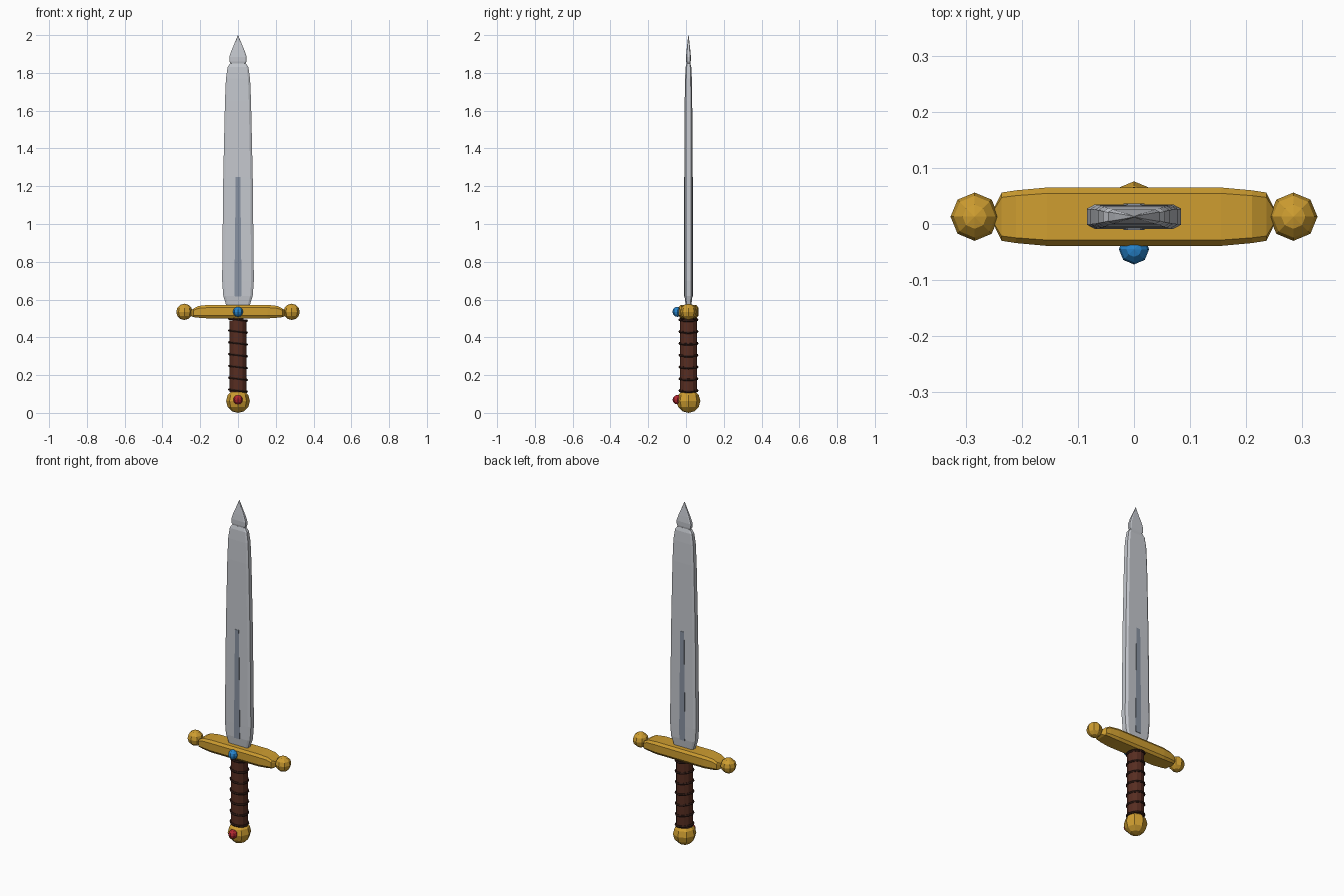
import bpy, bmesh, math
from mathutils import Matrix, Vector

if "Cube" in bpy.data.objects:
    bpy.data.objects.remove(bpy.data.objects["Cube"])

AXIS_Y = 0.013          # the sword's own centre line


def material(name, rgb):
    m = bpy.data.materials.new(name)
    m.diffuse_color = (*rgb, 1)
    m.use_nodes = True
    m.node_tree.nodes["Principled BSDF"].inputs["Base Color"].default_value = m.diffuse_color
    return m


STEEL = material("steel", (0.56, 0.58, 0.62))
GROOVE = material("groove grey", (0.25, 0.29, 0.36))
GOLD = material("gold", (0.62, 0.34, 0.03))
LEATHER = material("brown leather", (0.095, 0.026, 0.015))
WRAP = material("dark wrap", (0.035, 0.013, 0.009))
BLUE = material("blue gem", (0.02, 0.23, 0.6))
RED = material("red gem", (0.45, 0.02, 0.03))


def finish(name, bm, mat):
    bmesh.ops.recalc_face_normals(bm, faces=bm.faces)
    me = bpy.data.meshes.new(name)
    bm.to_mesh(me)
    bm.free()
    me.materials.append(mat)
    ob = bpy.data.objects.new(name, me)
    bpy.context.collection.objects.link(ob)
    return ob


def section(a, b, cut_a, cut_b):
    """Rectangle of half sizes a, b with cut corners."""
    return [(a, b - cut_b), (a - cut_a, b), (cut_a - a, b), (-a, b - cut_b),
            (-a, cut_b - b), (cut_a - a, -b), (a - cut_a, -b), (a, cut_b - b)]


def loft(name, rings, mat):
    """Skin a list of equal-length point rings and cap both ends."""
    bm = bmesh.new()
    vs = [[bm.verts.new(p) for p in ring] for ring in rings]
    n = len(rings[0])
    for r0, r1 in zip(vs, vs[1:]):
        for i in range(n):
            j = (i + 1) % n
            bm.faces.new((r0[i], r0[j], r1[j], r1[i]))
    bm.faces.new(vs[0])
    bm.faces.new(vs[-1])
    bmesh.ops.remove_doubles(bm, verts=bm.verts, dist=1e-5)
    return finish(name, bm, mat)


def upright(name, profile, mat):
    """Loft along z from (z, half width, half depth)."""
    return loft(name, [[(x, y + AXIS_Y, z) for x, y in section(w, d, w * 0.17, d * 0.35)]
                       for z, w, d in profile], mat)


def ball(name, pos, r, mat, segs=8, rings=6):
    bm = bmesh.new()
    bmesh.ops.create_uvsphere(bm, u_segments=segs, v_segments=rings, radius=r,
                              matrix=Matrix.Translation(pos))
    return finish(name, bm, mat)


# blade and leaf-shaped tip
upright("blade", [(0.55, 0.058, 0.014), (0.575, 0.064, 0.016), (0.62, 0.078, 0.021),
                  (0.70, 0.084, 0.022), (1.25, 0.078, 0.021), (1.65, 0.069, 0.020),
                  (1.77, 0.064, 0.018), (1.83, 0.055, 0.015), (1.85, 0.042, 0.010)], STEEL)
upright("blade_tip", [(1.842, 0.034, 0.008), (1.86, 0.045, 0.012), (1.885, 0.046, 0.013),
                      (1.92, 0.034, 0.010), (1.965, 0.015, 0.005), (2.0, 0.001, 0.0008)], STEEL)

# thin groove plates on both faces of the blade
for side, label in ((-1, "front"), (1, "back")):
    y0, y1 = AXIS_Y + side * 0.019, AXIS_Y + side * 0.0235
    rings = [[(x, y, z) for x, z in ((-0.017, 0.615), (0.017, 0.615), (0.019, 0.66),
                                     (0.012, 1.25), (-0.012, 1.25), (-0.019, 0.66))]
             for y in (y0, y1)]
    loft("groove_" + label, rings, GROOVE)

# crossguard lofted along x: (x, half depth, bottom z, top z)
half = [(0.0, 0.052, 0.500, 0.572), (0.155, 0.052, 0.500, 0.572),
        (0.21, 0.047, 0.504, 0.566), (0.236, 0.043, 0.507, 0.552),
        (0.25, 0.014, 0.514, 0.540)]
stations = [(-x, d, b, t) for x, d, b, t in reversed(half[1:])] + half
loft("crossguard", [[(x, AXIS_Y + u, (b + t) / 2 + v)
                     for u, v in section(d, (t - b) / 2, d * 0.2, (t - b) * 0.2)]
                    for x, d, b, t in stations], GOLD)
for s, label in ((-1, "left"), (1, "right")):
    ball("guard_knob_" + label, (s * 0.284, AXIS_Y, 0.535), 0.043, GOLD)

# grip
bm = bmesh.new()
bmesh.ops.create_cone(bm, cap_ends=True, segments=12, radius1=0.046, radius2=0.046, depth=0.38,
                      matrix=Matrix.Translation((0, AXIS_Y, 0.30)))
finish("grip", bm, LEATHER)
bm = bmesh.new()
bmesh.ops.create_cone(bm, cap_ends=True, segments=10, radius1=0.03, radius2=0.03, depth=0.04,
                      matrix=Matrix.Translation((0, AXIS_Y, 0.495)))
finish("grip_collar", bm, LEATHER)

# slightly tilted wrap rings around the grip
for k in range(7):
    bm = bmesh.new()
    tilt = Matrix.Translation((0, AXIS_Y, 0.118 + k * 0.0625)) @ Matrix.Rotation(math.radians(7), 4, 'Y')
    n, m, R, r = 12, 6, 0.046, 0.007
    vs = [[bm.verts.new(tilt @ Vector(((R + r * math.cos(q)) * math.cos(p),
                                       (R + r * math.cos(q)) * math.sin(p), r * math.sin(q))))
           for q in (2 * math.pi * j / m for j in range(m))]
          for p in (2 * math.pi * i / n for i in range(n))]
    for i in range(n):
        for j in range(m):
            a, b = vs[i], vs[(i + 1) % n]
            bm.faces.new((a[j], b[j], b[(j + 1) % m], a[(j + 1) % m]))
    finish(f"grip_wrap_{k + 1}", bm, WRAP)

# pommel and gems
ball("pommel", (0, AXIS_Y, 0.063), 0.063, GOLD, 8, 6)
ball("guard_gem", (0, -0.045, 0.535), 0.027, BLUE)
ball("pommel_gem", (0, -0.046, 0.07), 0.025, RED)
